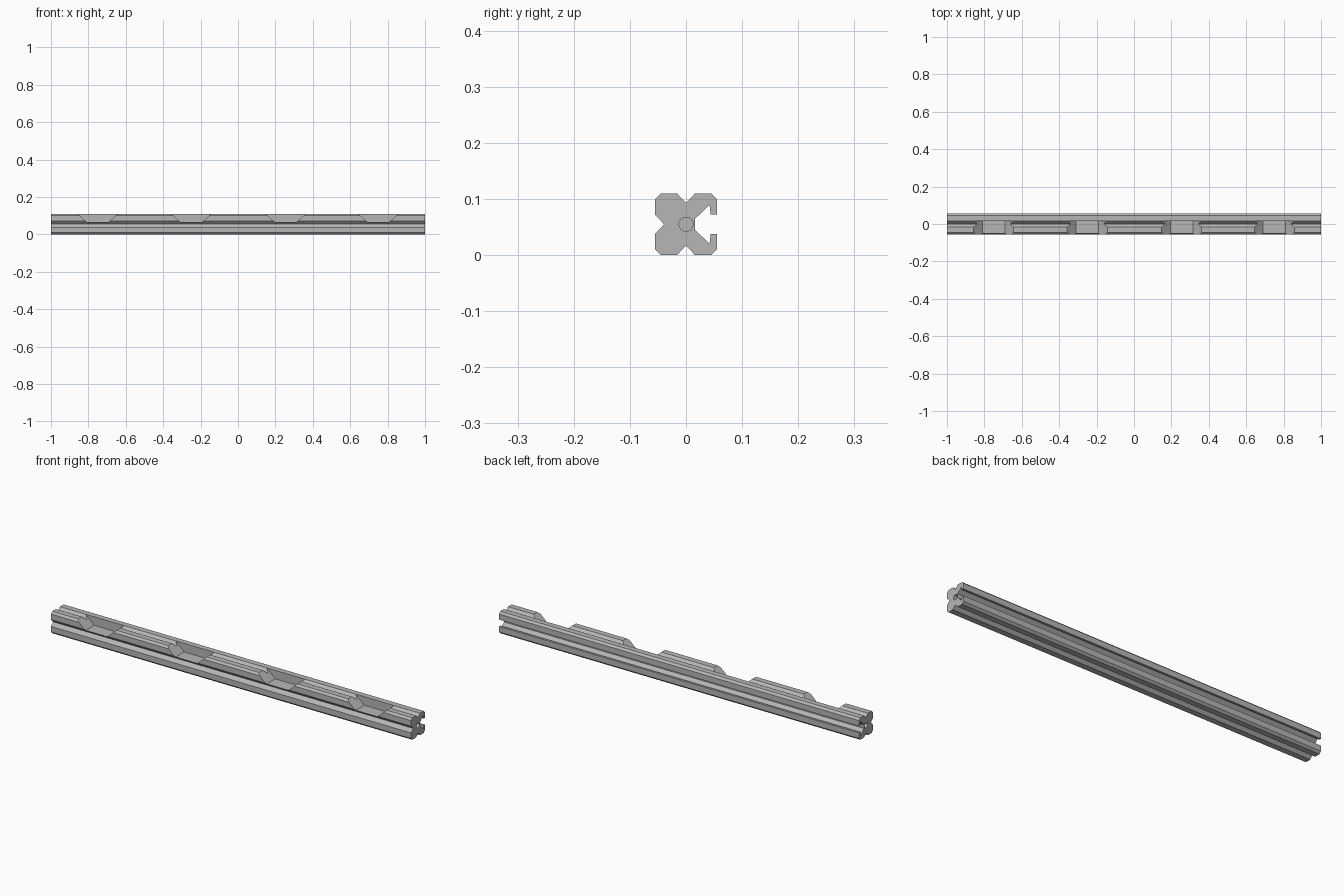
import bpy
import bmesh
from math import radians
from mathutils import Matrix

cube = bpy.data.objects.get("Cube")
if cube:
    bpy.data.objects.remove(cube, do_unlink=True)

MID = 0.055  # half the rail height and width

aluminium = bpy.data.materials.new("light grey aluminium")
aluminium.use_nodes = True
grey = (0.47, 0.47, 0.47, 1)
aluminium.diffuse_color = grey
aluminium.node_tree.nodes["Principled BSDF"].inputs["Base Color"].default_value = grey


def finish(name, bm):
    bmesh.ops.recalc_face_normals(bm, faces=bm.faces[:])
    mesh = bpy.data.meshes.new(name)
    bm.to_mesh(mesh)
    bm.free()
    mesh.materials.append(aluminium)
    obj = bpy.data.objects.new(name, mesh)
    bpy.context.collection.objects.link(obj)
    return obj


def prism(name, points, offset):
    """Extrude a closed outline of 3D points along an offset."""
    bm = bmesh.new()
    face = bm.faces.new([bm.verts.new(p) for p in points])
    result = bmesh.ops.extrude_face_region(bm, geom=[face])
    moved = [v for v in result["geom"] if isinstance(v, bmesh.types.BMVert)]
    bmesh.ops.translate(bm, verts=moved, vec=offset)
    return finish(name, bm)


def cut(target, cutter):
    cutter.hide_render = True
    cutter.hide_set(True)
    mod = target.modifiers.new(cutter.name, "BOOLEAN")
    mod.operation = "DIFFERENCE"
    mod.solver = "EXACT"
    mod.object = cutter


# Rail: upper half of the cross-section, front groove to rear slot, then mirrored
upper = [(-0.039, 0), (-MID, 0.017), (-MID, 0.045), (-0.045, MID),
         (-0.016, MID), (0, 0.038), (0.016, MID), (0.045, MID),
         (MID, 0.045), (MID, 0.017), (0.044, 0.017), (0.042, 0.035),
         (0.016, 0.0095)]
lower = [(y, -z) for y, z in reversed(upper[1:])]
rail = prism("slotted_rail", [(-1, y, z + MID) for y, z in upper + lower], (2, 0, 0))

# Tapered notches along the top front edge
for i, x in enumerate((-0.75, -0.25, 0.255, 0.75)):
    outline = [(-0.06, 0.067), (0.06, 0.067), (0.118, 0.12), (-0.118, 0.12)]
    cut(rail, prism(f"notch_cutter_{i + 1}",
                    [(x + dx, -0.08, z) for dx, z in outline], (0, 0.096, 0)))

# Blind bore in each end
for side, x in (("left", 1), ("right", -1)):
    bm = bmesh.new()
    bmesh.ops.create_cone(bm, cap_ends=True, segments=24, radius1=0.0125,
                          radius2=0.0125, depth=0.2,
                          matrix=Matrix.Translation((x, 0, MID))
                          @ Matrix.Rotation(radians(90), 4, "Y"))
    cut(rail, finish(f"{side}_bore_cutter", bm))

# Apply the cuts and remove the cutters
bpy.context.view_layer.update()
evaluated = rail.evaluated_get(bpy.context.evaluated_depsgraph_get())
rail_mesh = bpy.data.meshes.new_from_object(evaluated)
cutters = [mod.object for mod in rail.modifiers]
rail.modifiers.clear()
rail.data = rail_mesh
for cutter in cutters:
    bpy.data.objects.remove(cutter, do_unlink=True)
